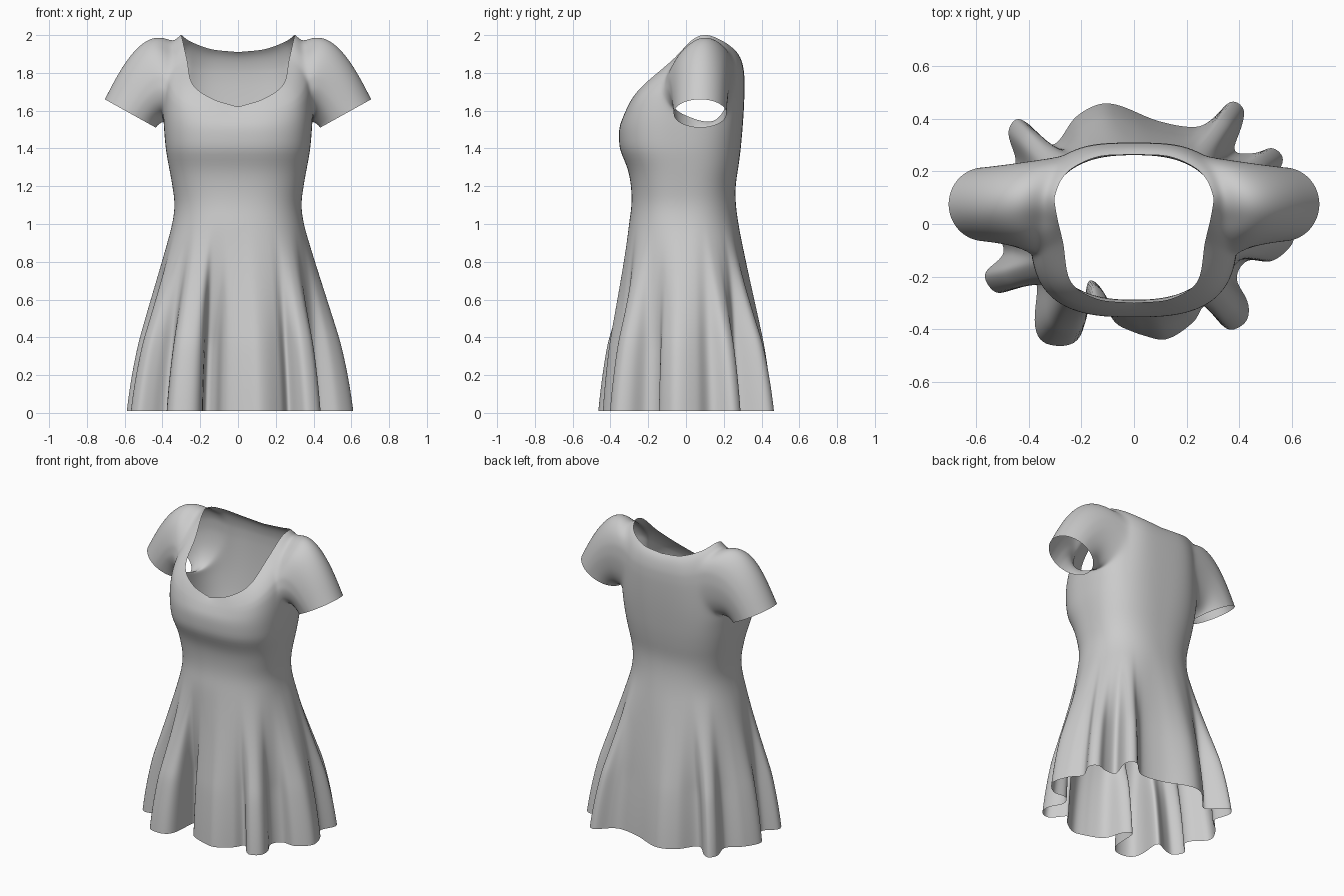
import bpy, bmesh, math
from mathutils import Vector

cube = bpy.data.objects.get("Cube")
if cube:
    bpy.data.objects.remove(cube, do_unlink=True)

COLS, SKIRT_ROWS, TOP_ROWS = 192, 28, 18
BUST_Z, WAIST_Z = 1.5, 1.0
# Armhole limits in columns and rows
C0, C1 = 41, 77
R0, R1 = SKIRT_ROWS + 4, SKIRT_ROWS + 14

# height: half width, front depth, back depth
TORSO = [(1.0, .347, -.302, .277), (1.1, .335, -.288, .264), (1.2, .347, -.291, .262),
         (1.3, .365, -.31, .277), (1.4, .383, -.353, .29), (1.5, .392, -.359, .3)]

# angle: x, y of the pleated hem
HEM = [(-90, .02, -.42), (-80, .12, -.44), (-66, .23, -.37), (-59, .27, -.31),
       (-53, .32, -.37), (-47, .37, -.405), (-42, .43, -.37), (-37, .435, -.3),
       (-30, .39, -.21), (-22, .43, -.14), (-12, .53, -.14), (-3, .61, -.06),
       (8, .58, .06), (16, .52, .14), (22, .57, .24), (28, .53, .29), (35, .46, .27),
       (42, .38, .28), (47, .41, .37), (51, .42, .44), (55, .37, .47), (60, .31, .41),
       (68, .24, .37), (80, .1, .39), (100, -.1, .46), (112, -.22, .41),
       (122, -.31, .3), (130, -.4, .38), (136, -.45, .4), (141, -.48, .35),
       (150, -.45, .23), (165, -.54, .14), (178, -.59, .03), (190, -.51, -.06),
       (197, -.5, -.12), (204, -.57, -.19), (211, -.53, -.26), (218, -.46, -.25),
       (226, -.37, -.22), (232, -.38, -.38), (236, -.35, -.45), (243, -.24, -.46),
       (247, -.19, -.4), (252, -.18, -.22), (258, -.12, -.25), (264, -.08, -.37),
       (270, .02, -.42)]

# angle: x, y, z of half the neckline, front to back
NECK = [(-90, 0, -.3, 1.62), (-65, .14, -.285, 1.665), (-42, .24, -.22, 1.74),
        (-15, .27, -.07, 1.87), (8, .295, .04, 1.98), (24, .3, .11, 2.0),
        (50, .25, .2, 1.965), (70, .14, .255, 1.925), (90, 0, .265, 1.91)]


def curve(table, key):
    """Smooth interpolation of a table sorted by its first column."""
    key = min(max(key, table[0][0]), table[-1][0])
    i = next((k for k in range(len(table) - 2) if key <= table[k + 1][0]), len(table) - 2)

    def slope(k):
        a, b = table[max(k - 1, 0)], table[min(k + 1, len(table) - 1)]
        return (Vector(b[1:]) - Vector(a[1:])) / (b[0] - a[0])
    a, b = table[i], table[i + 1]
    h = b[0] - a[0]
    t = (key - a[0]) / h
    s = t * t * (3 - 2 * t)
    return (Vector(a[1:]) * (1 - s) + Vector(b[1:]) * s
            + slope(i) * h * t * (1 - t) ** 2 - slope(i + 1) * h * t * t * (1 - t))


def bezier(a, b, c, t):
    return a * (1 - t) ** 2 + b * 2 * t * (1 - t) + c * t * t


def torso(z, angle):
    """Rounded oval that grows boxier toward the bust."""
    w, front, back = curve(TORSO, z)
    c, s = math.cos(math.radians(angle)), math.sin(math.radians(angle))
    power = 2 / (2.3 + (z - WAIST_Z) * 1.1)
    return Vector((math.copysign(abs(c) ** power, c) * w,
                   (front + back) / 2 + math.copysign(abs(s) ** power, s) * (back - front) / 2, z))


# Pleated hem, and the same hem with its pleats averaged away
hem = [curve(HEM, -90 + 360 * i / COLS) for i in range(COLS)]
SPAN = 10
soft_hem = [sum((hem[(i + k) % COLS] for k in range(-SPAN, SPAN + 1)), Vector((0, 0)))
            / (2 * SPAN + 1) for i in range(COLS)]


def skirt(z, i):
    angle = -90 + 360 * i / COLS
    if z >= WAIST_Z:
        return torso(z, angle)
    drop = WAIST_Z - z
    flare = .45 * drop + .55 * math.sin(drop * math.pi / 2)
    x, y = soft_hem[i].lerp(hem[i], min(1, .15 + 1.35 * drop))
    p = torso(WAIST_Z, angle).lerp(Vector((x, y, z)), flare)
    p.z = z
    return p


def bodice(u, angle):
    """From the bust up and over the shoulder to the neckline."""
    low = torso(BUST_Z, angle)
    left = angle <= 90
    x, y, z = curve(NECK, angle if left else 180 - angle)
    top = Vector((x if left else -x, y, z))
    rise = .9 + .08 * math.sin(math.radians(angle))
    out = .6 + .05 * math.sin(math.radians(angle))
    mid = Vector((low.x * 1.06, low.y * out + top.y * (out - .13), low.z + (top.z - low.z) * rise))
    return bezier(low, mid, top, u)


def bodice_height(j, i):
    """Row spacing that bends the rows into a round armhole."""
    q = (min(i, COLS - i) - (C0 + C1) / 2) / ((C1 - C0) / 2)
    bend = 1 - math.sqrt(1 - min(q * q, 1) * .98)
    low, high = .05 + .33 * bend, .76 - .26 * bend
    if j <= R0:
        return low * (j - SKIRT_ROWS) / (R0 - SKIRT_ROWS)
    if j <= R1:
        return low + (high - low) * (j - R0) / (R1 - R0)
    return high + (1 - high) * (j - R1) / (SKIRT_ROWS + TOP_ROWS - R1)


# Body shell: rows of rings from hem to neckline
bm = bmesh.new()
grid = []
for j in range(SKIRT_ROWS + TOP_ROWS + 1):
    ring = []
    for i in range(COLS):
        if j < SKIRT_ROWS:
            p = skirt(.01 + (BUST_Z - .01) * j / SKIRT_ROWS, i)
        else:
            p = bodice(bodice_height(j, i), -90 + 360 * i / COLS)
        ring.append(bm.verts.new(p))
    grid.append(ring)

for j in range(len(grid) - 1):
    for i in range(COLS):
        side = i if i < COLS // 2 else COLS - 1 - i
        if not (C0 <= side < C1 and R0 <= j < R1):
            k = (i + 1) % COLS
            bm.faces.new((grid[j][i], grid[j][k], grid[j + 1][k], grid[j + 1][i]))

# Short sleeves grown from the armholes
SLEEVE_ROWS = 14
loop_ids = ([(R0, i) for i in range(C0, C1)] + [(j, C1) for j in range(R0, R1)]
            + [(R1, i) for i in range(C1, C0, -1)] + [(j, C0) for j in range(R1, R0, -1)])
for sx in (1, -1):
    hole = [grid[j][i if sx > 0 else COLS - i] for j, i in loop_ids]
    centre = Vector((0, .07, 1.74))
    rows = [hole] + [[] for _ in range(SLEEVE_ROWS)]
    for v in hole:
        a = math.atan2((v.co.z - centre.z) * .85, v.co.y - centre.y)
        cuff = Vector((sx * (.57 + .135 * math.sin(a)), .075 + .14 * math.cos(a),
                       1.585 + .075 * math.sin(a)))
        mid = cuff + Vector((-sx * .5, 0, .87)) * (.26 + .25 * math.sin(a))
        mid.x += sx * .05 * max(math.sin(a), 0)
        mid.y = cuff.y * .65 + v.co.y * .35
        for r in range(1, SLEEVE_ROWS + 1):
            rows[r].append(bm.verts.new(bezier(v.co.copy(), mid, cuff, r / SLEEVE_ROWS)))
    for a, b in zip(rows, rows[1:]):
        for k in range(len(a)):
            n = (k + 1) % len(a)
            bm.faces.new((a[k], a[n], b[n], b[k]))

# Relax the shoulder seams and tidy the mesh
bmesh.ops.delete(bm, geom=[v for v in bm.verts if not v.link_faces], context='VERTS')
soft = [v for v in bm.verts if v.co.z > 1.42 and not v.is_boundary]
for _ in range(6):
    bmesh.ops.smooth_vert(bm, verts=soft, factor=.5,
                          use_axis_x=True, use_axis_y=True, use_axis_z=True)
bmesh.ops.recalc_face_normals(bm, faces=bm.faces)
mesh = bpy.data.meshes.new("dress")
bm.to_mesh(mesh)
bm.free()
dress = bpy.data.objects.new("dress", mesh)
bpy.context.collection.objects.link(dress)
for poly in mesh.polygons:
    poly.use_smooth = True
subsurf = dress.modifiers.new("smooth_cloth", 'SUBSURF')
subsurf.levels = subsurf.render_levels = 1

# Plain grey cloth
cloth = bpy.data.materials.new("grey_cloth")
cloth.use_nodes = True
cloth.diffuse_color = (.6, .6, .6, 1)
cloth.node_tree.nodes["Principled BSDF"].inputs["Base Color"].default_value = (.6, .6, .6, 1)
mesh.materials.append(cloth)
